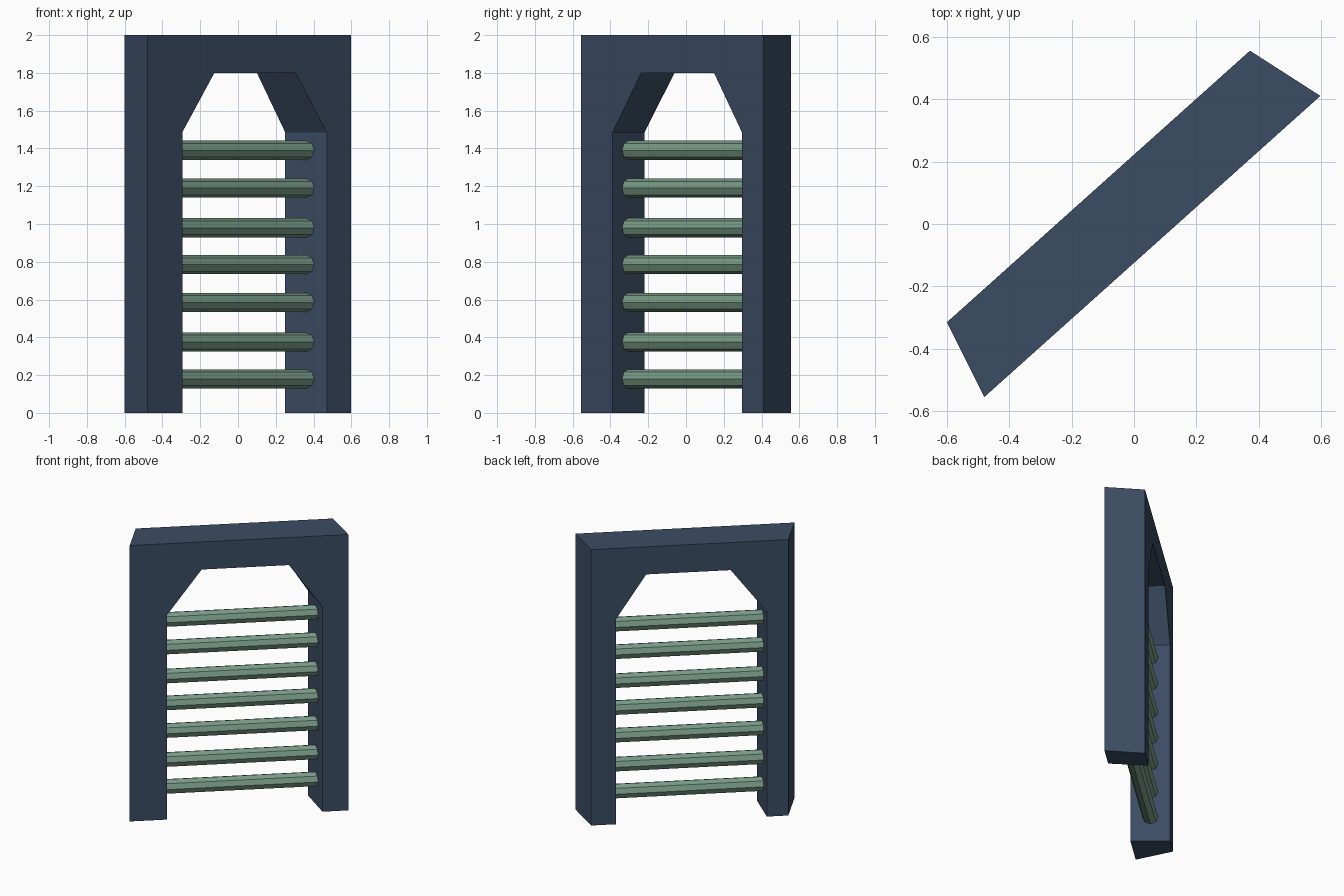
import bpy, bmesh, math
from mathutils import Vector

if "Cube" in bpy.data.objects:
    bpy.data.objects.remove(bpy.data.objects["Cube"])


def material(name, color):
    m = bpy.data.materials.new(name)
    m.diffuse_color = (*color, 1)
    m.use_nodes = True
    m.node_tree.nodes["Principled BSDF"].inputs["Base Color"].default_value = m.diffuse_color
    return m


slate = material("slate blue", (0.044, 0.073, 0.125))
sage = material("sage green", (0.195, 0.335, 0.25))


def finish(bm, name, mat):
    bmesh.ops.recalc_face_normals(bm, faces=bm.faces[:])
    me = bpy.data.meshes.new(name)
    bm.to_mesh(me)
    bm.free()
    me.materials.append(mat)
    ob = bpy.data.objects.new(name, me)
    bpy.context.collection.objects.link(ob)
    return ob


# Arched frame: the front and back outlines share heights but differ in x,
# because the ends and the opening are cut at a slant
HEIGHTS = [0, 2, 2, 0, 0, 1.485, 1.8, 1.8, 1.485, 0]
FRONT_X = [-0.48, -0.48, 0.598, 0.598, 0.47, 0.47, 0.305, -0.125, -0.295, -0.295]
BACK_X = [-0.60, -0.60, 0.372, 0.372, 0.25, 0.25, 0.10, -0.316, -0.494, -0.494]


def outline(bm, xs, x0, y0, slope):
    return [bm.verts.new((x, y0 + (x - x0) * slope, z)) for x, z in zip(xs, HEIGHTS)]


bm = bmesh.new()
front = outline(bm, FRONT_X, -0.48, -0.555, 0.896)
back = outline(bm, BACK_X, -0.60, -0.315, 0.896)
bm.faces.new(front)
bm.faces.new(back[::-1])
n = len(front)
for i in range(n):
    j = (i + 1) % n
    bm.faces.new((front[i], back[i], back[j], front[j]))
finish(bm, "arched_frame", slate)

# Eight-sided rungs running between the two posts, ends sunk into them
left, right = Vector((-0.395, -0.305, 0)), Vector((0.36, 0.371, 0))
along = (right - left).normalized()
side = Vector((along.y, -along.x, 0))
up = Vector((0, 0, 1))
RADIUS, SINK, SIDES = 0.051, 0.06, 8
for k, z in enumerate((0.18, 0.375, 0.585, 0.785, 0.98, 1.19, 1.39)):
    bm = bmesh.new()
    rings = []
    for end in (left - along * SINK, right + along * SINK):
        ring = []
        for s in range(SIDES):
            a = 2 * math.pi * s / SIDES
            ring.append(bm.verts.new(end + up * (z + RADIUS * math.sin(a)) + side * RADIUS * math.cos(a)))
        rings.append(ring)
        bm.faces.new(ring)
    for s in range(SIDES):
        t = (s + 1) % SIDES
        bm.faces.new((rings[0][s], rings[0][t], rings[1][t], rings[1][s]))
    finish(bm, f"rung_{k + 1}", sage)
